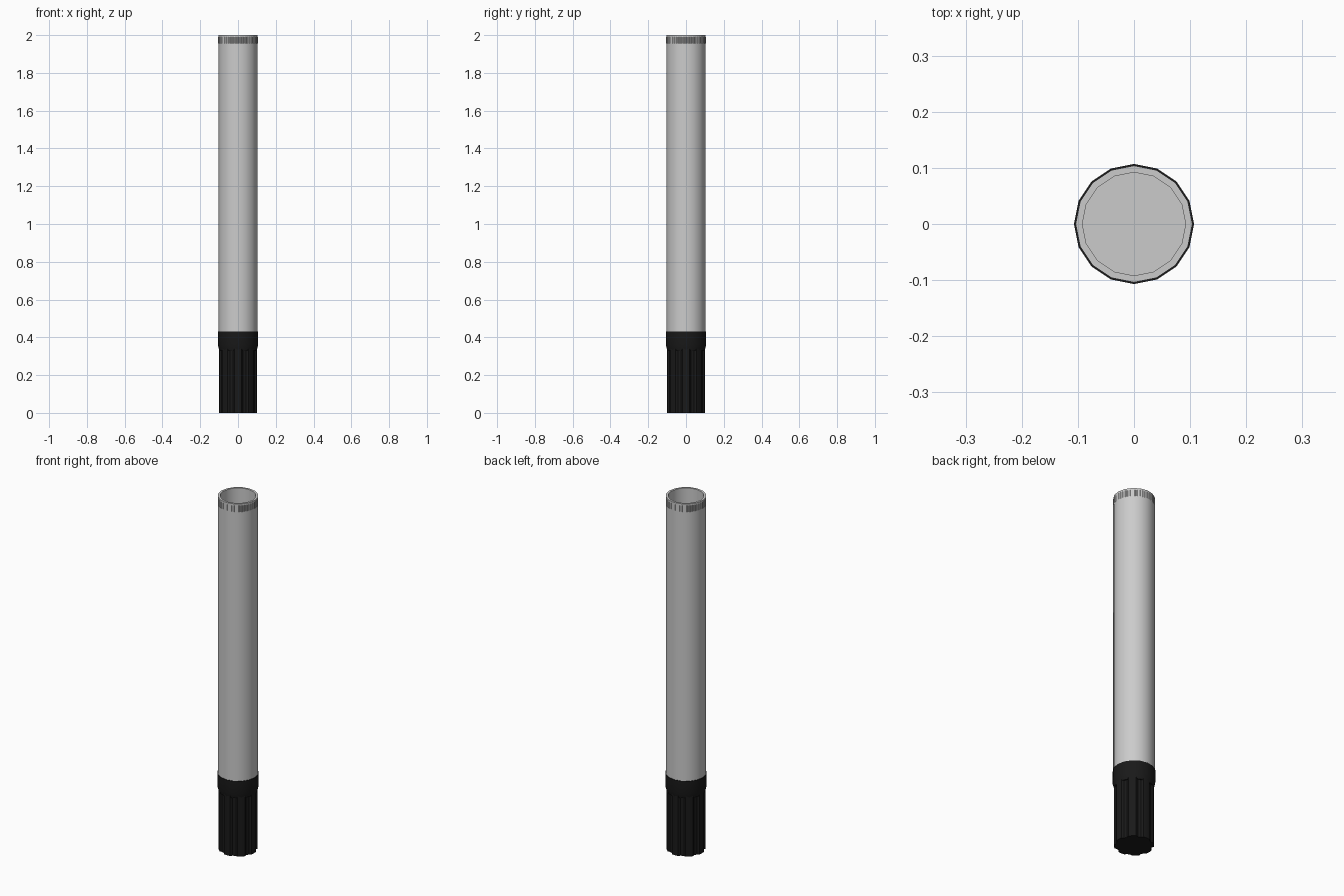
import bpy, math

if "Cube" in bpy.data.objects:
    bpy.data.objects.remove(bpy.data.objects["Cube"])

def loft(name, rings, cap_start=True, cap_end=True, color=None):
    """Skin a list of equal-length (radius list, z) rings."""
    n = len(rings[0][0])
    verts, faces = [], []
    for radii, z in rings:
        for i, r in enumerate(radii):
            a = 2 * math.pi * i / n
            verts.append((r * math.cos(a), r * math.sin(a), z))
    for k in range(len(rings) - 1):
        for i in range(n):
            j = (i + 1) % n
            faces.append((k*n + i, k*n + j, (k+1)*n + j, (k+1)*n + i))
    if cap_start:
        faces.append(tuple(reversed(range(n))))
    if cap_end:
        faces.append(tuple(range((len(rings)-1)*n, len(rings)*n)))
    me = bpy.data.meshes.new(name)
    me.from_pydata(verts, [], faces)
    ob = bpy.data.objects.new(name, me)
    bpy.context.collection.objects.link(ob)
    if color:
        m = bpy.data.materials.new(name + "_material")
        m.diffuse_color = color
        m.use_nodes = True
        m.node_tree.nodes["Principled BSDF"].inputs["Base Color"].default_value = m.diffuse_color
        me.materials.append(m)
    bpy.ops.object.select_all(action='DESELECT')
    ob.select_set(True)
    bpy.context.view_layer.objects.active = ob
    bpy.ops.object.shade_smooth_by_angle(angle=math.radians(30))
    return ob

def poly16(r, n):
    """Radii tracing a 16-sided polygon with n points."""
    s = math.pi / 8
    return [r * math.cos(s/2) / math.cos((2*math.pi*i/n) % s - s/2) for i in range(n)]

# Tube with a hollow top
c = lambda r: [r] * 16
loft("tube", [(c(.104), .38), (c(.104), 2), (c(.092), 2), (c(.092), 1.9)])

# Fine slotted band just under the rim
N = 192
base = poly16(.1055, N)
ribs = [r - (.003 if i % 4 > 1 else 0) for i, r in enumerate(base)]
loft("rim_ribs", [(ribs, 1.955), (ribs, 1.99)])
# open the band's middle so the hollow stays clear
ob = bpy.data.objects["rim_ribs"]
import bmesh
bm = bmesh.new()
bm.from_mesh(ob.data)
caps = [f for f in bm.faces if len(f.verts) > 4]
bmesh.ops.delete(bm, geom=caps, context='FACES_ONLY')
bm.to_mesh(ob.data)
bm.free()

# Black fluted grip with a wider collar
black = (.01, .01, .01, 1)
F = 64
flute = [.1 - (.009 if i % 8 in (3, 4, 5) else 0) for i in range(F)]
loft("fluted_grip", [(flute, 0), (flute, .36)], color=black)
loft("grip_collar", [(c(.099), .33), (c(.107), .36), (c(.107), .43)], color=black)
